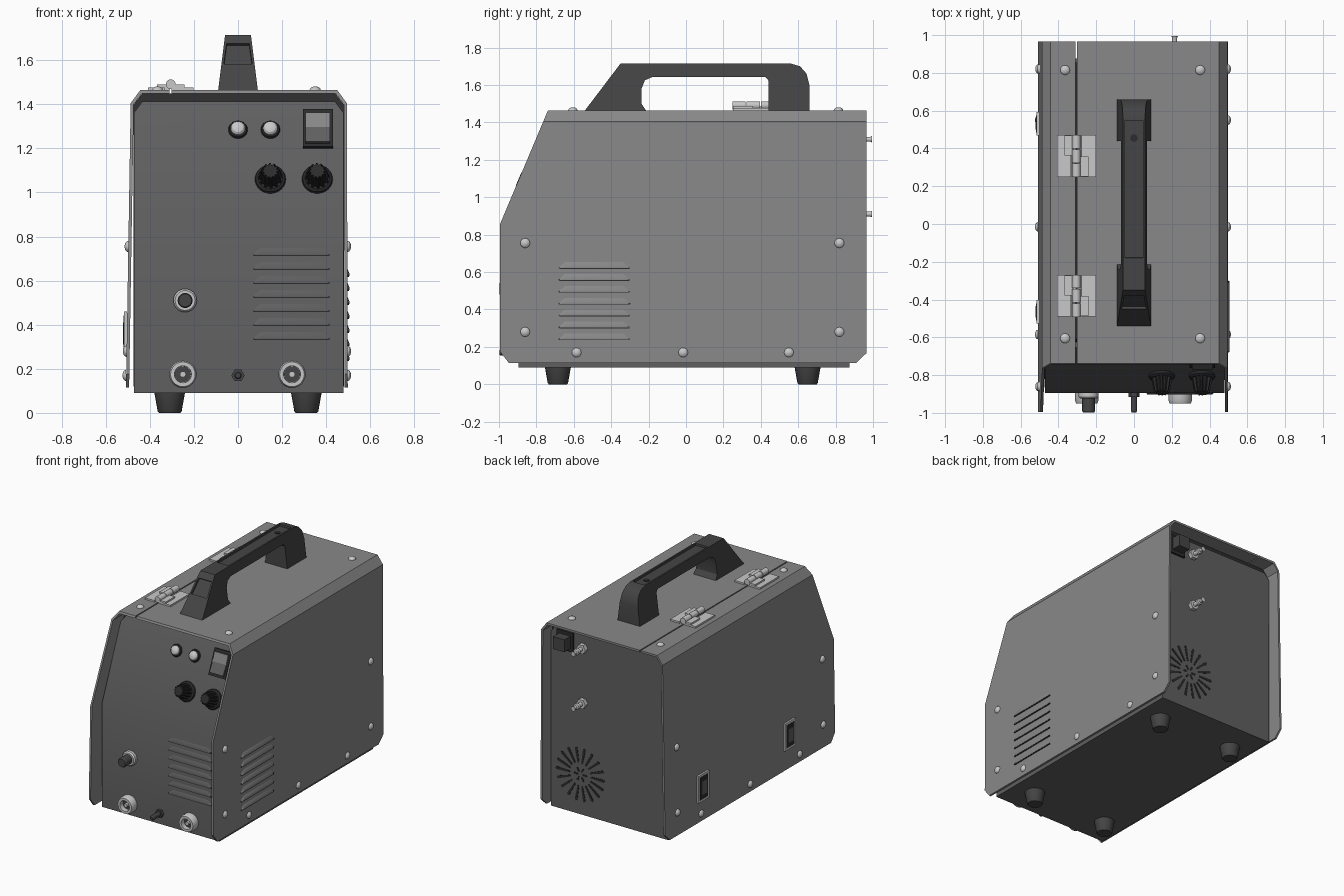
import bpy, bmesh
from math import cos, sin, pi, radians
from mathutils import Matrix, Vector

cube = bpy.data.objects.get("Cube")
if cube:
    bpy.data.objects.remove(cube, do_unlink=True)


def material(name, v):
    m = bpy.data.materials.new(name)
    m.use_nodes = True
    m.diffuse_color = (v, v, v, 1)
    m.node_tree.nodes["Principled BSDF"].inputs["Base Color"].default_value = (v, v, v, 1)
    return m


CASE = material("case grey", 0.25)
PANEL = material("panel grey", 0.115)
DARK = material("handle charcoal", 0.06)
BLACK = material("black plastic", 0.025)
METAL = material("bright metal", 0.58)

FRONT, BACK, UP = Vector((0, -1, 0)), Vector((0, 1, 0)), Vector((0, 0, 1))
RIGHT, LEFT = Vector((1, 0, 0)), Vector((-1, 0, 0))
made = []


def loft(name, pts, levels, loc, normal, mat):
    """Stack scaled copies of a 2D outline along a normal and cap the ends.
    Each level is (height, scale) or (height, scale x, scale y)."""
    z = normal.normalized()
    up = UP if abs(z.z) < 0.9 else BACK
    y = (up - z * up.dot(z)).normalized()
    rot = Matrix((y.cross(z), y, z)).transposed()
    bm = bmesh.new()
    rings = []
    for h, sx, *rest in levels:
        sy = rest[0] if rest else sx
        rings.append([bm.verts.new(rot @ Vector((p[0] * sx, p[1] * sy, h)) + Vector(loc)) for p in pts])
    n = len(pts)
    for a, b in zip(rings, rings[1:]):
        for i in range(n):
            j = (i + 1) % n
            bm.faces.new((a[i], a[j], b[j], b[i]))
    bm.faces.new(rings[0][::-1])
    bm.faces.new(rings[-1])
    return finish(name, bm, mat)


def finish(name, bm, mat):
    bmesh.ops.recalc_face_normals(bm, faces=bm.faces)
    mesh = bpy.data.meshes.new(name)
    bm.to_mesh(mesh)
    bm.free()
    mesh.materials.append(mat)
    ob = bpy.data.objects.new(name, mesh)
    bpy.context.scene.collection.objects.link(ob)
    made.append(ob)
    return ob


def prism(name, pts, h, loc, normal, mat):
    return loft(name, pts, [(0, 1), (h, 1)], loc, normal, mat)


def circle(r, n=24):
    return [(r * cos(2 * pi * i / n), r * sin(2 * pi * i / n)) for i in range(n)]


def rect(w, h):
    return [(-w / 2, -h / 2), (w / 2, -h / 2), (w / 2, h / 2), (-w / 2, h / 2)]


def cut(ob, planes):
    """Trim away whatever lies on the normal side of each plane."""
    bm = bmesh.new()
    bm.from_mesh(ob.data)
    for co, no in planes:
        geom = bm.verts[:] + bm.edges[:] + bm.faces[:]
        res = bmesh.ops.bisect_plane(bm, geom=geom, plane_co=co, plane_no=no, clear_outer=True)
        edges = [e for e in res["geom_cut"] if isinstance(e, bmesh.types.BMEdge)]
        if edges:
            bmesh.ops.edgeloop_fill(bm, edges=edges)
    bmesh.ops.recalc_face_normals(bm, faces=bm.faces)
    bm.to_mesh(ob.data)
    bm.free()


# Sheet-metal case: fixed cover and hinged door, trimmed at front and corners
trim = [((0, -0.995, 0.855), (0, -0.61, 0.257)),
        ((0, -0.95, 0.118), (0, -0.058, -0.045)),
        ((0, 0.914, 0.118), (0, 0.047, -0.049))]
cover = [(0.498, 0.115), (0.494, 1.405), (0.45, 1.465), (-0.302, 1.465),
         (-0.302, 1.45), (0.443, 1.45), (0.48, 1.4), (0.484, 0.115)]
door = [(-0.508, 0.115), (-0.487, 1.405), (-0.443, 1.465), (-0.31, 1.465),
        (-0.31, 1.45), (-0.436, 1.45), (-0.473, 1.4), (-0.494, 0.115)]
for name, outline in (("case_cover", cover), ("case_door", door)):
    cut(prism(name, outline, 1.96, (0, 0.965, 0), FRONT, CASE), trim)


# Inner body with bent front panel, and a dark liner filling the gap to the case
def body(name, y0, y1, top, x0, x1, low, mat):
    tip = y0 + (top - 0.84) * 0.421
    side = [(y0, low), (y0, 0.84), (tip, top), (y1, top), (y1, low)]
    ob = prism(name, side, x1 - x0, (x0, 0, 0), RIGHT, mat)
    cut(ob, [((x1, 0, top - 0.05), (0.06, 0, 0.045)), ((x0, 0, top - 0.05), (-0.06, 0, 0.045))])


body("front_and_back_panel", -0.895, 0.875, 1.412, -0.472, 0.478, 0.09, PANEL)
body("inner_liner", -0.865, 0.855, 1.449, -0.473, 0.48, 0.12, BLACK)

# Carry handle: tapered arch with recessed grip and square front recess
arch = [(-0.54, 1.465), (-0.456, 1.575), (-0.373, 1.685), (-0.35, 1.715), (-0.19, 1.715), (0.56, 1.715),
        (0.61, 1.7), (0.645, 1.66), (0.66, 1.6), (0.66, 1.465), (0.44, 1.465), (0.44, 1.625),
        (0.425, 1.643), (-0.18, 1.643), (-0.22, 1.625), (-0.238, 1.58), (-0.238, 1.5), (-0.215, 1.465)]
handle = prism("carry_handle", arch, 0.18, (-0.09, 0, 0), RIGHT, DARK)
bm = bmesh.new()
bm.from_mesh(handle.data)
for v in bm.verts:
    v.co.x *= 1 - (v.co.z - 1.465) * 1.4
bm.normal_update()
recess = [f for f in bm.faces if abs(f.normal.x) < 0.5 and (
    (f.normal.z > 0.99 and f.calc_center_median().y > 0 and f.calc_center_median().z > 1.7)
    or (f.normal.y < -0.5 and 1.6 < f.calc_center_median().z < 1.66 and f.calc_center_median().y < -0.3))]
bmesh.ops.inset_individual(bm, faces=recess, thickness=0.016)
bmesh.ops.inset_individual(bm, faces=recess, thickness=0.001, depth=-0.015)
bm.to_mesh(handle.data)
bm.free()
prism("handle_screw", circle(0.02), 0.004, (0, 0.455, 1.7), UP, BLACK)

# Rubber feet
for x in (-0.31, 0.31):
    for y in (-0.685, 0.65):
        loft("foot", circle(0.07), [(0, 0.7), (0.008, 0.78), (0.095, 1)], (x, y, 0), UP, DARK)


# Rivets on both sides and the top
def rivet(loc, normal):
    loft("rivet", circle(0.026, 16), [(0, 1), (0.008, 0.88), (0.014, 0.6), (0.017, 0.2)], loc, normal, METAL)


def door_x(z):
    return -0.508 + (z - 0.115) * 0.0163


for y, z in [(-0.86, 0.755), (0.82, 0.755), (-0.86, 0.28), (0.82, 0.28),
             (-0.585, 0.17), (-0.015, 0.17), (0.55, 0.17)]:
    rivet((0.496, y, z), RIGHT)
    rivet((door_x(z), y, z), LEFT)
for x in (-0.365, 0.35):
    for y in (-0.605, 0.815):
        rivet((x, y, 1.464), UP)


# Louvre rows: sloped hood over a dark slot
def louvre(w, loc, normal, mat):
    hood = [(-w / 2, 0), (w / 2, 0), (w / 2 - 0.035, 0.032), (0.035 - w / 2, 0.032)]
    loft("louvre_hood", hood, [(0, 1), (0.008, 0.97, 0.4)], loc, normal, mat)
    prism("louvre_slot", rect(w - 0.01, 0.009), 0.006, loc, normal, BLACK)


for i in range(7):
    louvre(0.355, (0.243, -0.895, 0.335 + i * 0.0635), FRONT, PANEL)
    louvre(0.385, (0.497, -0.49, 0.24 + i * 0.0635), RIGHT, CASE)

# Door hinges: two leaves, interlocking lobes and a split knuckle
for y in (0.36, -0.38):
    for x, s in ((-0.37, 1), (-0.24, -1)):
        prism("hinge_leaf", rect(0.075, 0.22), 0.012, (x, y, 1.465), UP, METAL)
        prism("hinge_lobe", rect(0.06, 0.105), 0.024, (-0.305 - s * 0.033, y + s * 0.055, 1.465), UP, METAL)
    for k in range(3):
        prism("hinge_knuckle", circle(0.022, 16), 0.071, (-0.305, y - 0.112 + k * 0.076, 1.491), BACK, METAL)

# Door latches on the left wall
for y in (0.53, -0.465):
    x = door_x(0.36)
    for name, w, h, d, mat in (("latch_frame", 0.125, 0.2, 0.013, METAL), ("latch_pocket", 0.09, 0.165, 0.0145, BLACK),
                               ("latch_paddle", 0.06, 0.1, 0.017, PANEL)):
        prism(name, rect(w, h), d, (x, y, 0.36), LEFT, mat)

# Controls on the sloped front
SLOPE = Vector((0, -0.92, 0.39))


def on_slope(x, z):
    return (x, -0.895 + (z - 0.84) * 0.421, z)


for x in (0, 0.147):
    loft("lamp_bezel", circle(0.044), [(0, 1), (0.012, 0.9)], on_slope(x, 1.285), SLOPE, BLACK)
    loft("lamp_lens", circle(0.033), [(0, 1), (0.02, 1), (0.03, 0.75), (0.036, 0.3)],
         on_slope(x, 1.285), SLOPE, METAL)
grip = [(r * cos(2 * pi * i / 48), r * sin(2 * pi * i / 48))
        for i in range(48) for r in [0.056 if i % 4 < 2 else 0.045]]
for x in (0.147, 0.36):
    loft("knob_skirt", circle(0.07, 32), [(0, 1), (0.012, 0.95), (0.02, 0.8)], on_slope(x, 1.06), SLOPE, BLACK)
    loft("knob_grip", grip, [(0.015, 1), (0.09, 0.75), (0.1, 0.65)], on_slope(x, 1.06), SLOPE, BLACK)
prism("switch_frame", rect(0.136, 0.185), 0.02, on_slope(0.362, 1.285), SLOPE, BLACK)
lower = Vector(on_slope(0.362, 1.25))
prism("switch_rocker_low", rect(0.11, 0.08), 0.032, lower, SLOPE + UP * 0.15, PANEL)
prism("switch_rocker_high", rect(0.11, 0.07), 0.03, on_slope(0.362, 1.32), SLOPE - UP * 0.1, CASE)

# Front sockets and pins
for x in (-0.25, 0.245):
    loft("output_socket", circle(0.062, 32), [(0, 1), (0.04, 1), (0.055, 0.9), (0.055, 0.62), (0.02, 0.6)],
         (x, -0.895, 0.175), FRONT, METAL)
    prism("socket_core", circle(0.036), 0.022, (x, -0.895, 0.175), FRONT, DARK)
    prism("socket_pin", circle(0.014, 12), 0.045, (x, -0.895, 0.175), FRONT, METAL)
loft("torch_ring", circle(0.053, 32), [(0, 1), (0.02, 1), (0.03, 0.85)], (-0.24, -0.895, 0.51), FRONT, METAL)
loft("torch_plug", circle(0.034), [(0, 1), (0.095, 1), (0.103, 0.85)], (-0.24, -0.895, 0.51), FRONT, DARK)
prism("cable_nut", circle(0.03, 6), 0.02, (0, -0.895, 0.17), FRONT, DARK)
loft("cable_pin", circle(0.017, 16), [(0, 1), (0.095, 1), (0.103, 0.7)], (0, -0.895, 0.17), FRONT, DARK)

# Back fittings: mains inlet and gas connectors
prism("mains_inlet_plate", rect(0.13, 0.14), 0.015, (0.355, 0.875, 1.33), BACK, BLACK)
prism("mains_inlet", rect(0.09, 0.09), 0.085, (0.355, 0.875, 1.33), BACK, DARK)
for z in (1.31, 0.91):
    prism("connector_nut", circle(0.036, 6), 0.03, (0.215, 0.875, z), BACK, METAL)
    loft("connector_stem", circle(0.022, 16), [(0, 0.7), (0.06, 0.7), (0.065, 1), (0.085, 1), (0.09, 0.6),
                                               (0.11, 0.6), (0.12, 0.8)], (0.215, 0.875, z), BACK, METAL)

# Fan vent: radial slots and a small inner ring
for count, r0, r1, w in ((18, 0.085, 0.2, 0.02), (6, 0.02, 0.055, 0.016)):
    for i in range(count):
        a = 2 * pi * i / count
        slot = [(r0, -w * 0.3), (r1 - 0.008, -w / 2), (r1, 0), (r1 - 0.008, w / 2), (r0, w * 0.3)]
        slot = [(u * cos(a) - v * sin(a), u * sin(a) + v * cos(a)) for u, v in slot]
        prism("fan_slot", slot, 0.003, (0.24, 0.875, 0.38), BACK, BLACK)

# Smooth round parts, keep folded edges sharp
for ob in made:
    ob.select_set(True)
bpy.context.view_layer.objects.active = made[0]
bpy.ops.object.shade_smooth_by_angle(angle=radians(28))
